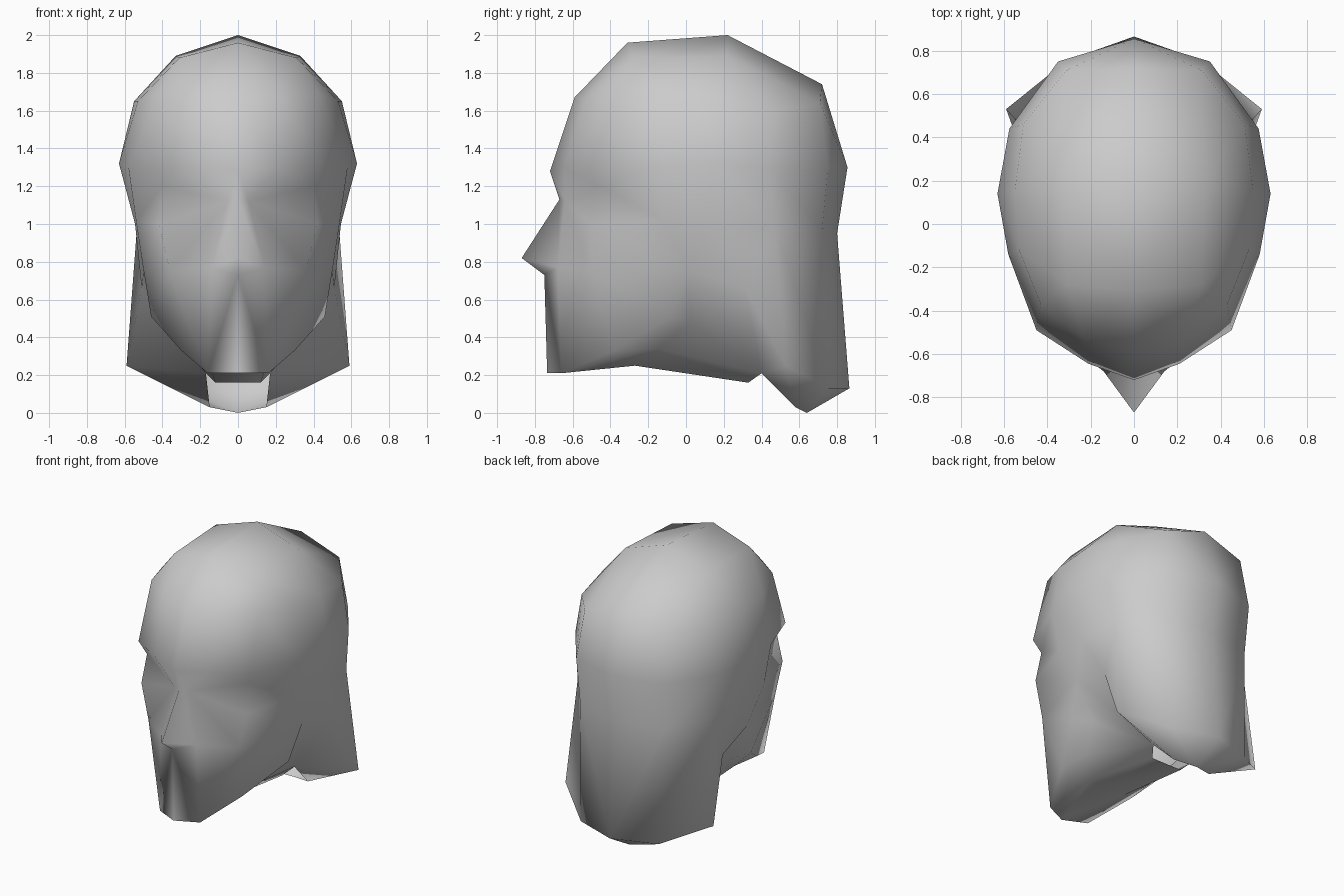
import bpy
import bmesh
import math

if "Cube" in bpy.data.objects:
    bpy.data.objects.remove(bpy.data.objects["Cube"])

bm = bmesh.new()
cache = {}


def vert(p):
    if p not in cache:
        cache[p] = bm.verts.new(p)
    return cache[p]


def face(*pts):
    pts = list(dict.fromkeys(pts))      # repeated points collapse to triangles
    if len(pts) > 2:
        bm.faces.new([vert(p) for p in pts])


def strip(upper, lower):
    for i in range(len(upper) - 1):
        face(upper[i], lower[i], lower[i + 1], upper[i + 1])


# Half-head cross-sections, each running from the front midline to the back
c0, c1, c2, c3 = (0, -.31, 1.96), (.31, -.28, 1.88), (.33, .22, 1.89), (0, .22, 2.0)
temple = [(0, -.59, 1.67), (.23, -.53, 1.67), (.43, -.37, 1.69), (.53, -.12, 1.65),
          (.55, .15, 1.65), (.51, .46, 1.60), (.31, .71, 1.64), (0, .72, 1.74)]
brow = [(0, -.72, 1.28), (.21, -.645, 1.30), (.45, -.49, 1.29), (.58, -.14, 1.30),
        (.63, .14, 1.32), (.575, .44, 1.30), (.35, .75, 1.29), (0, .855, 1.30)]
cheek = [(0, -.67, 1.13), (.055, -.64, 1.12), (.42, -.50, 1.0), (.54, -.12, 1.02),
         (.545, .12, 1.0), (.535, .47, .98), (.34, .72, .96), (0, .80, .95)]

# Nose, jaw notch and the hem of the back of the head
nose_tip, nose_base, nostril = (0, -.87, .82), (0, -.75, .73), (.14, -.68, .77)
low_cheek, notch, flare = (.36, -.505, .75), (.50, .015, .755), (.51, .31, .66)
hem = [(.59, .53, .25), (.31, .755, .13), (0, .865, .13)]

# Jaw edge, throat and open neck rim
jaw = [(0, -.735, .21), (.16, -.66, .21), (.30, -.38, .33), (.46, -.08, .51)]
throat = [(0, -.28, .26), (.15, -.27, .25), (.28, -.15, .34)]
hollow = (.37, .02, .48)
rim = [(0, .33, .16), (.12, .33, .16), (.17, .40, .21), (.15, .58, .03), (0, .64, 0)]

# Skull
face(c0, c1, c2, c3)
strip([c0, c1, c1, c1, c2, c2, c2, c3], temple)
strip(temple, brow)
strip(brow[:2], cheek[:2])
strip(brow[3:], cheek[3:])

# Eye socket fan
socket = (.40, -.465, 1.20)
ring = [brow[1]] + cheek[1:4] + [brow[3], brow[2]]
for i in range(6):
    face(ring[i], ring[(i + 1) % 6], socket)

# Face and drape down to the hem
strip(cheek[:5], [nose_tip, nostril, low_cheek, notch, notch])
face(cheek[4], notch, flare)
face(cheek[4], flare, hem[0], cheek[5])
strip(cheek[5:], hem)
face(nose_tip, nose_base, nostril)
strip([nose_base, nostril, low_cheek], jaw[:2] + [jaw[1]])
strip([low_cheek, low_cheek, notch], jaw[1:])

# Underside and neck
strip(jaw + [notch], throat + [throat[2], hollow])
strip(throat + [hollow], rim[:3] + [rim[2]])
face(notch, hollow, rim[2], flare)
strip([flare] + hem, [rim[2]] + rim[2:])

bmesh.ops.recalc_face_normals(bm, faces=bm.faces)
mesh = bpy.data.meshes.new("head")
bm.to_mesh(mesh)
bm.free()
head = bpy.data.objects.new("head", mesh)
bpy.context.collection.objects.link(head)

# Other half, smooth except for the hard edge under the nose
mirror = head.modifiers.new("mirror", 'MIRROR')
mirror.use_clip = True
mirror.merge_threshold = 0.001
bpy.context.view_layer.objects.active = head
head.select_set(True)
bpy.ops.object.modifier_apply(modifier="mirror")
bpy.ops.object.shade_smooth_by_angle(angle=math.radians(82))
